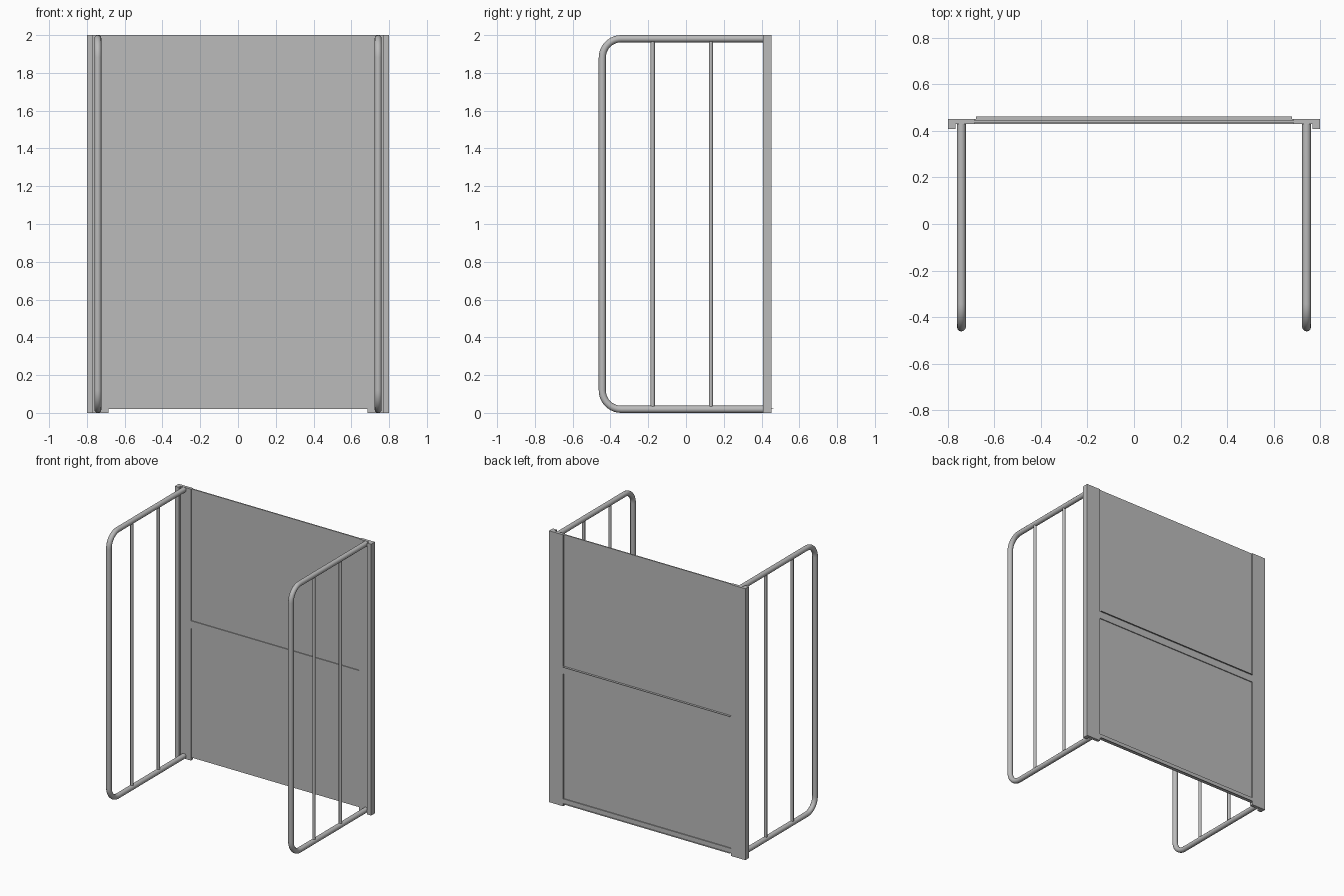
import bpy
import math

cube = bpy.data.objects.get("Cube")
if cube:
    bpy.data.objects.remove(cube, do_unlink=True)

# Single flat colour
grey = bpy.data.materials.new("plain grey")
grey.use_nodes = True
COLOUR = (0.5, 0.5, 0.5, 1)
grey.diffuse_color = COLOUR
grey.node_tree.nodes["Principled BSDF"].inputs["Base Color"].default_value = COLOUR

POST_OUT, POST_IN = 0.8, 0.685
WEB_FRONT, BACK = 0.43, 0.452
RAIL_X, RAIL_R = 0.742, 0.019


def add_mesh(name, verts, faces):
    mesh = bpy.data.meshes.new(name)
    mesh.from_pydata(verts, [], faces)
    mesh.materials.append(grey)
    obj = bpy.data.objects.new(name, mesh)
    bpy.context.collection.objects.link(obj)
    return obj


def extrude_up(name, outline, z0, z1):
    """Upright prism from a counter-clockwise outline in x and y."""
    n = len(outline)
    verts = [(x, y, z) for z in (z0, z1) for x, y in outline]
    faces = [tuple(reversed(range(n))), tuple(range(n, 2 * n))]
    faces += [(i, (i + 1) % n, n + (i + 1) % n, n + i) for i in range(n)]
    return add_mesh(name, verts, faces)


def box(name, half_x, y0, y1, z0, z1):
    outline = [(-half_x, y0), (half_x, y0), (half_x, y1), (-half_x, y1)]
    return extrude_up(name, outline, z0, z1)


def tube(name, points, radius):
    curve = bpy.data.curves.new(name, "CURVE")
    curve.dimensions = "3D"
    curve.bevel_depth = radius
    curve.bevel_resolution = 4
    curve.use_fill_caps = True
    spline = curve.splines.new("POLY")
    spline.points.add(len(points) - 1)
    for point, co in zip(spline.points, points):
        point.co = (*co, 1)
    curve.materials.append(grey)
    obj = bpy.data.objects.new(name, curve)
    bpy.context.collection.objects.link(obj)
    bpy.ops.object.select_all(action="DESELECT")
    obj.select_set(True)
    bpy.context.view_layer.objects.active = obj
    bpy.ops.object.convert(target="MESH")
    bpy.ops.object.shade_smooth_by_angle(angle=math.radians(40))


def corner(x, y, z, radius, start):
    """Quarter bend in the y-z plane, starting at the given angle."""
    angles = [math.radians(start + 90 * i / 10) for i in range(11)]
    return [(x, y + radius * math.cos(a), z + radius * math.sin(a)) for a in angles]


# Back wall: two thin panels between a middle bar and a bottom rail
box("upper_panel", POST_IN, 0.436, 0.445, 1.03, 2.0)
box("lower_panel", POST_IN, 0.436, 0.445, 0.02, 0.975)
box("middle_bar", POST_IN, WEB_FRONT, BACK, 0.975, 1.03)
box("bottom_rail", POST_IN, 0.436, BACK, 0.02, 0.055)

# Thin ledges along the back of the bars
for name, z in (("middle_ledge", 1.028), ("bottom_ledge", 0.02)):
    box(name, 0.68, 0.436, 0.462, z, z + 0.002)

for side, s in (("left", 1), ("right", -1)):
    # L-shaped corner post with a front lip on its outer edge
    outline = [(POST_IN, WEB_FRONT), (0.768, WEB_FRONT), (0.768, 0.408),
               (POST_OUT, 0.408), (POST_OUT, BACK), (POST_IN, BACK)]
    outline = [(s * x, y) for x, y in outline]
    if s < 0:
        outline.reverse()
    extrude_up(side + "_post", outline, 0, 2)

    # Bent tube frame
    x, bend = s * RAIL_X, 0.1
    y_front = -0.462 + RAIL_R
    low, high = RAIL_R, 2 - RAIL_R
    path = [(x, WEB_FRONT + 0.005, high)]
    path += corner(x, y_front + bend, high - bend, bend, 90)
    path += corner(x, y_front + bend, low + bend, bend, 180)
    path.append((x, WEB_FRONT + 0.005, low))
    tube(side + "_frame_tube", path, RAIL_R)

    # Upright bars inside the frame
    for name, y in (("front", -0.176), ("rear", 0.132)):
        tube(f"{side}_{name}_bar", [(x, y, low), (x, y, high)], 0.011)
